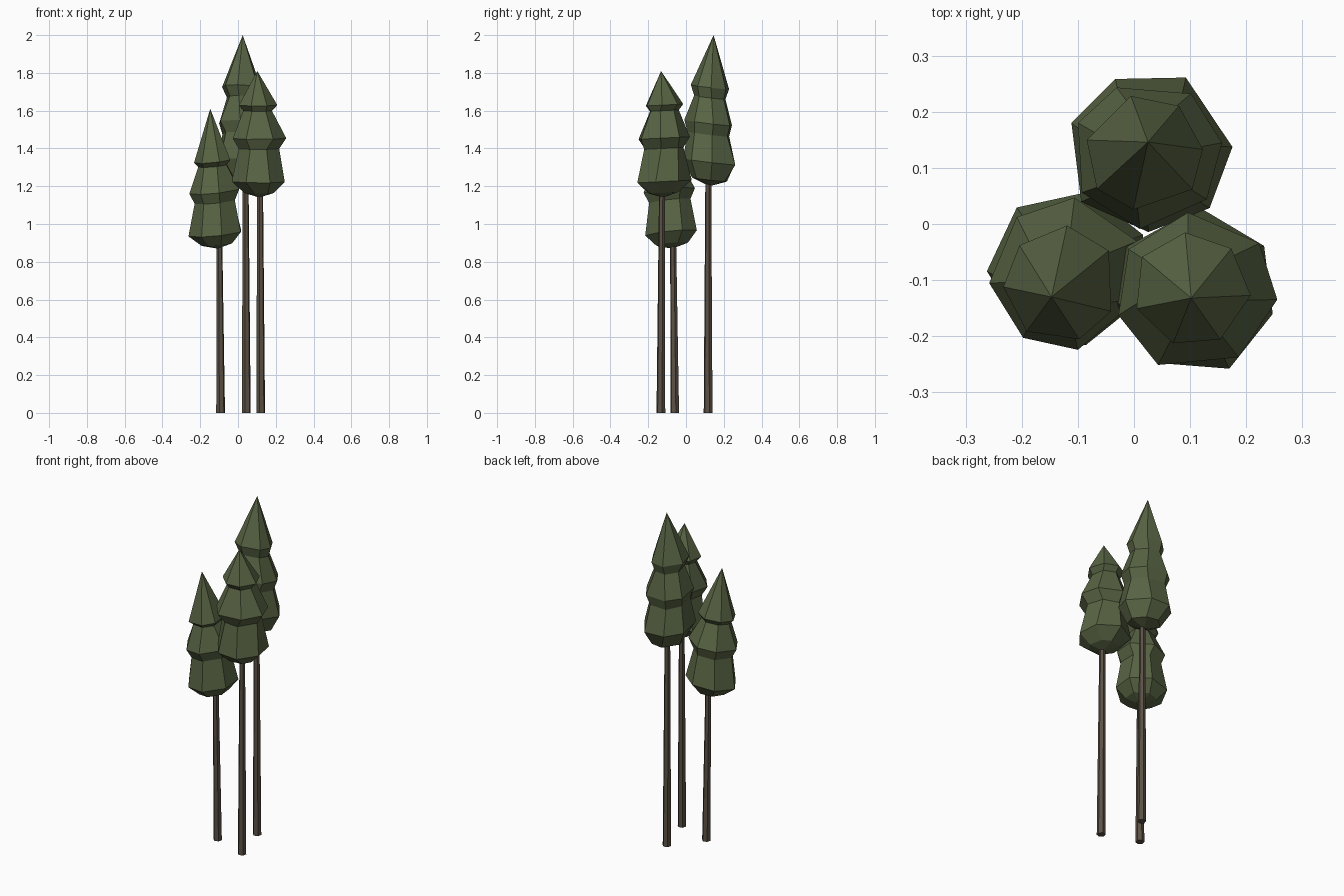
import bpy, bmesh, math, random
from mathutils import Vector

if "Cube" in bpy.data.objects:
    bpy.data.objects.remove(bpy.data.objects["Cube"])

random.seed(4)


def material(name, rgb):
    m = bpy.data.materials.new(name)
    m.diffuse_color = (*rgb, 1)
    m.use_nodes = True
    m.node_tree.nodes["Principled BSDF"].inputs["Base Color"].default_value = m.diffuse_color
    return m


LEAF = material("dark_olive_green", (0.098, 0.127, 0.057))
BARK = material("grey_brown_bark", (0.105, 0.082, 0.061))


def add_object(name, bm, mat):
    bmesh.ops.recalc_face_normals(bm, faces=bm.faces[:])
    me = bpy.data.meshes.new(name)
    bm.to_mesh(me)
    bm.free()
    me.materials.append(mat)
    ob = bpy.data.objects.new(name, me)
    bpy.context.collection.objects.link(ob)


def loft(name, mat, rings, sides, phase, bottom, top, tilt=(0, 0), jitter=0.0):
    """Rings (x, y, z, radius) joined by quads, closed by a point at each end."""
    bm = bmesh.new()
    loops = []
    for x, y, z, r in rings:
        loop = []
        for i in range(sides):
            a = math.radians(phase) + 2 * math.pi * i / sides
            a += random.uniform(-1, 1) * jitter * 4
            rr = r * (1 + random.uniform(-1, 1) * jitter)
            dx, dy = rr * math.cos(a), rr * math.sin(a)
            loop.append(bm.verts.new((x + dx, y + dy, z + dx * tilt[0] + dy * tilt[1])))
        loops.append(loop)
    lo, hi = bm.verts.new(bottom), bm.verts.new(top)
    for i in range(sides):
        j = (i + 1) % sides
        bm.faces.new((lo, loops[0][j], loops[0][i]))
        for a, b in zip(loops, loops[1:]):
            bm.faces.new((a[i], a[j], b[j], b[i]))
        bm.faces.new((loops[-1][i], loops[-1][j], hi))
    add_object(name, bm, mat)


# Each tree: trunk foot and top, crown rings from the bottom up, tip
trees = {
    "tall_back": dict(
        foot=(0.044, 0.117), head=(0.040, 0.118), phase=7.5, tilt=(-0.03, -0.12),
        low=1.20, tip=(0.025, 0.146, 2.0),
        rings=[(0.033, 0.125, 1.235, 0.095), (0.026, 0.128, 1.33, 0.146),
               (0.025, 0.124, 1.475, 0.114), (0.024, 0.124, 1.535, 0.135),
               (0.022, 0.126, 1.67, 0.086), (0.020, 0.126, 1.725, 0.104)]),
    "front_right": dict(
        foot=(0.120, -0.133), head=(0.117, -0.127), phase=40, tilt=(0.0, 0.05),
        low=1.14, tip=(0.102, -0.132, 1.81),
        rings=[(0.113, -0.122, 1.165, 0.080), (0.110, -0.120, 1.225, 0.147),
               (0.108, -0.120, 1.40, 0.108), (0.110, -0.122, 1.455, 0.142),
               (0.105, -0.116, 1.60, 0.080), (0.103, -0.116, 1.63, 0.104)]),
    "short_left": dict(
        foot=(-0.092, -0.060), head=(-0.099, -0.068), phase=28, tilt=(0.10, 0.10),
        low=0.87, tip=(-0.147, -0.130, 1.61),
        rings=[(-0.110, -0.074, 0.893, 0.085), (-0.117, -0.077, 0.95, 0.142),
               (-0.120, -0.085, 1.12, 0.110), (-0.122, -0.091, 1.175, 0.138),
               (-0.128, -0.102, 1.31, 0.080), (-0.131, -0.106, 1.335, 0.102)]),
}

for name, t in trees.items():
    # crown of three stacked flared tiers
    lean = Vector(t["rings"][0][:2])
    loft("crown_" + name, LEAF, t["rings"], 7, t["phase"],
         (lean.x, lean.y, t["low"]), t["tip"], t["tilt"], 0.03)
    # slim tapered trunk reaching into the crown
    (fx, fy), (hx, hy), z = t["foot"], t["head"], t["low"] + 0.06
    loft("trunk_" + name, BARK, [(fx, fy, 0, 0.024), (hx, hy, z, 0.016)], 6, 15,
         (fx, fy, 0), (hx, hy, z))
